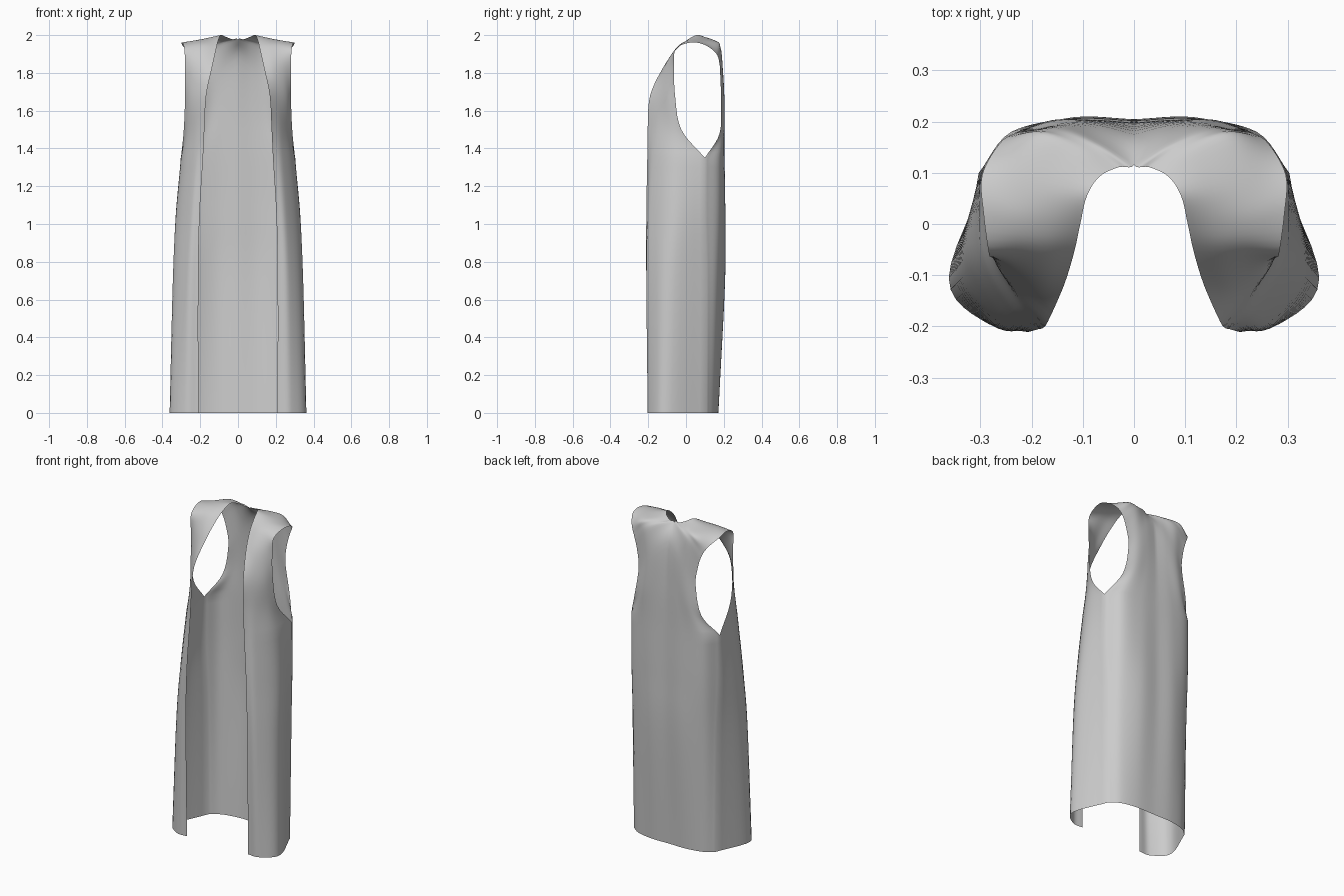
import bpy, bmesh
from mathutils import Vector

if "Cube" in bpy.data.objects:
    bpy.data.objects.remove(bpy.data.objects["Cube"])


def spline(pts, steps):
    """Catmull-Rom curve through the points."""
    p = [2 * pts[0] - pts[1]] + list(pts) + [2 * pts[-1] - pts[-2]]
    out = []
    for i in range(1, len(p) - 2):
        a, b, c, d = p[i - 1:i + 3]
        for k in range(steps):
            t = k / steps
            out.append(0.5 * (2 * b + (c - a) * t + (2 * a - 5 * b + 4 * c - d) * t * t
                              + (3 * b - a - 3 * c + d) * t ** 3))
    return out + [pts[-1].copy()]


def add_patch(bm, rows, steps):
    """Smooth cloth patch through control rows."""
    columns = [spline(col, steps) for col in zip(*rows)]
    grid = []
    for row in zip(*columns):
        line = spline(list(row), 6)
        grid.append([bm.verts.new((max(v.x, 0), v.y, v.z)) for v in line])
    for r0, r1 in zip(grid, grid[1:]):
        for j in range(len(r0) - 1):
            bm.faces.new((r0[j], r0[j + 1], r1[j + 1], r1[j]))


def level(z, *xy):
    return [Vector((x, y, z)) for x, y in xy]


def sloped(*xyz):
    return [Vector(p) for p in xyz]


# Every row runs from the opening / neck / centre back out to the side seam / armhole
front_skirt = [
    level(0.0, (.21, -.2), (.285, -.195), (.362, -.105), (.28, .11)),
    level(0.70, (.21, -.21), (.272, -.197), (.345, -.085), (.29, .11)),
    level(1.05, (.203, -.21), (.257, -.186), (.328, -.065), (.303, .10)),
    level(1.35, (.185, -.205), (.237, -.168), (.297, -.06), (.302, .10)),
]
back_skirt = [
    level(1.35, (0, .2), (.12, .203), (.24, .18), (.302, .10)),
    level(1.05, (0, .203), (.12, .207), (.24, .178), (.303, .10)),
    level(0.70, (0, .202), (.12, .205), (.235, .168), (.29, .11)),
    level(0.0, (0, .17), (.12, .17), (.22, .15), (.28, .11)),
]
# Upper strip: up the chest, over the shoulder, down the back
chest = [
    level(1.50, (.178, -.203), (.223, -.158), (.266, -.085), (.287, -.025)),
    level(1.68, (.168, -.19), (.21, -.147), (.255, -.1), (.28, -.058)),
    level(1.83, (.137, -.12), (.185, -.112), (.235, -.09), (.28, -.063)),
]
shoulder = [
    sloped((.117, -.055, 1.92), (.17, -.055, 1.928), (.23, -.052, 1.928), (.284, -.055, 1.925)),
    sloped((.105, 0, 1.97), (.165, 0, 1.969), (.23, .005, 1.966), (.294, .02, 1.96)),
    sloped((.092, .055, 2.0), (.16, .065, 1.985), (.23, .075, 1.97), (.297, .095, 1.95)),
]
upper_back = [
    sloped((.067, .093, 1.992), (.125, .135, 1.978), (.195, .168, 1.957), (.262, .158, 1.905)),
    sloped((.03, .111, 1.978), (.095, .155, 1.966), (.165, .182, 1.935), (.232, .177, 1.85)),
    sloped((0, .116, 1.974), (.07, .162, 1.945), (.14, .19, 1.89), (.208, .182, 1.77)),
    sloped((0, .175, 1.88), (.07, .193, 1.82), (.135, .198, 1.75), (.196, .185, 1.66)),
    sloped((0, .195, 1.62), (.08, .203, 1.58), (.16, .203, 1.53), (.23, .178, 1.48)),
]

# Right half of the sleeveless coat
bm = bmesh.new()
add_patch(bm, front_skirt, 6)
add_patch(bm, [front_skirt[-1]] + chest + shoulder + upper_back + [back_skirt[0]], 5)
add_patch(bm, back_skirt, 6)
bmesh.ops.remove_doubles(bm, verts=bm.verts, dist=0.0005)
bmesh.ops.recalc_face_normals(bm, faces=bm.faces)
mesh = bpy.data.meshes.new("sleeveless_coat")
bm.to_mesh(mesh)
bm.free()
coat = bpy.data.objects.new("sleeveless_coat", mesh)
bpy.context.collection.objects.link(coat)

# Left half
mirror = coat.modifiers.new("left_half", 'MIRROR')
mirror.use_clip = True
mirror.merge_threshold = 0.001

bpy.context.view_layer.objects.active = coat
coat.select_set(True)
bpy.ops.object.shade_smooth_by_angle(angle=0.9)
